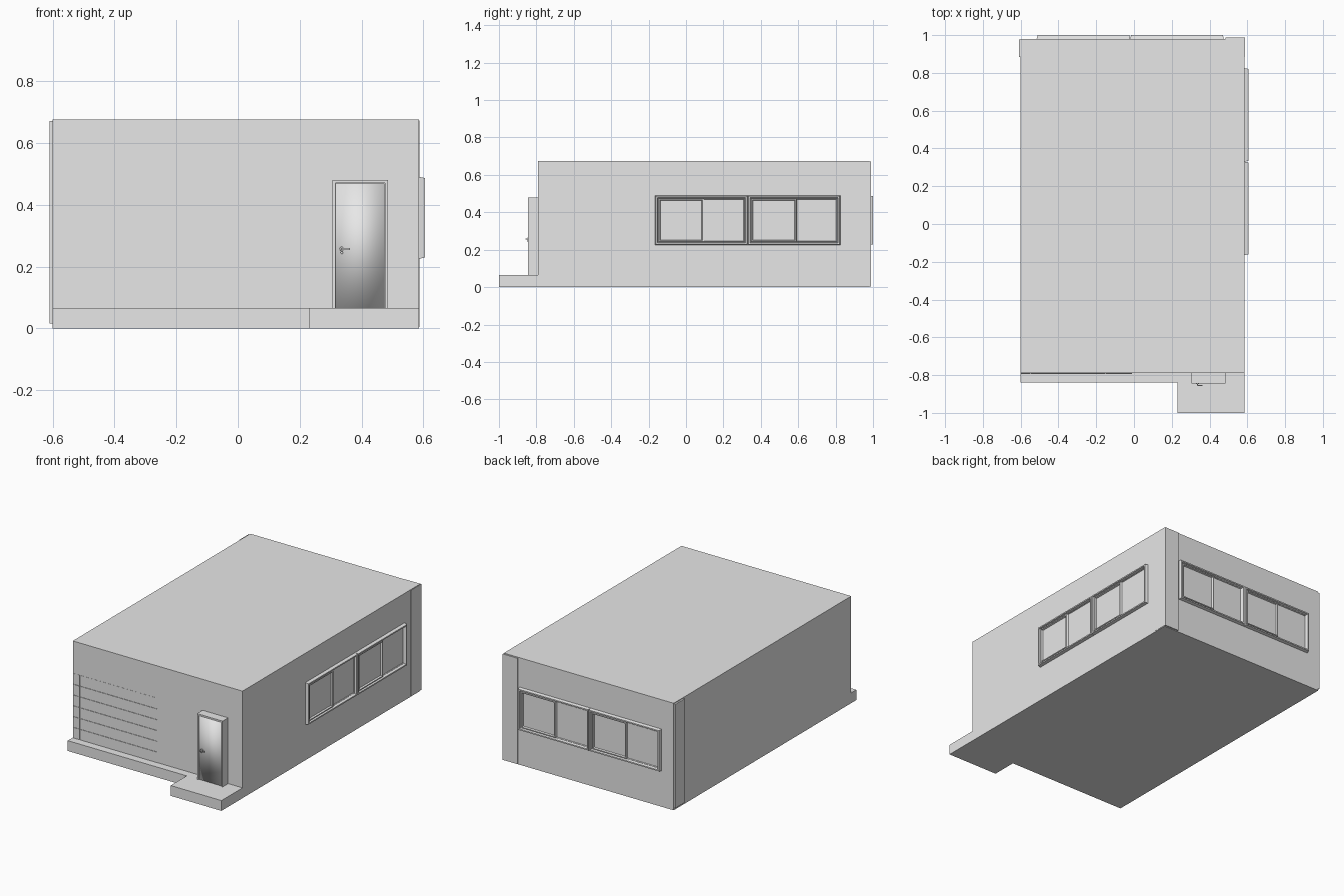
import bpy, bmesh
from mathutils import Vector

cube = bpy.data.objects.get("Cube")
if cube:
    bpy.data.objects.remove(cube, do_unlink=True)

grey = bpy.data.materials.new("light_grey")
grey.use_nodes = True
colour = (0.8, 0.8, 0.8, 1)
grey.diffuse_color = colour
grey.node_tree.nodes["Principled BSDF"].inputs["Base Color"].default_value = colour


def finish(name, bm, smooth=False):
    bmesh.ops.recalc_face_normals(bm, faces=bm.faces)
    for f in bm.faces:
        f.smooth = smooth
    mesh = bpy.data.meshes.new(name)
    bm.to_mesh(mesh)
    bm.free()
    mesh.materials.append(grey)
    obj = bpy.data.objects.new(name, mesh)
    bpy.context.collection.objects.link(obj)
    return obj


def box(name, x, y, z, smooth=False):
    bm = bmesh.new()
    bmesh.ops.create_cube(bm, size=1)
    for v in bm.verts:
        v.co = [(r[0] + r[1]) / 2 + c * (r[1] - r[0]) for r, c in zip((x, y, z), v.co)]
    return finish(name, bm, smooth)


def prism(name, outline, z0, z1):
    bm = bmesh.new()
    face = bm.faces.new([bm.verts.new((x, y, z0)) for x, y in outline])
    grown = bmesh.ops.extrude_face_region(bm, geom=[face])
    verts = [g for g in grown["geom"] if isinstance(g, bmesh.types.BMVert)]
    bmesh.ops.translate(bm, verts=verts, vec=(0, 0, z1 - z0))
    return finish(name, bm)


def cylinder(name, centre, radius, depth):
    bm = bmesh.new()
    bmesh.ops.create_cone(bm, cap_ends=True, segments=16, radius1=radius, radius2=radius, depth=depth)
    for v in bm.verts:
        v.co = Vector((v.co.x, v.co.z, v.co.y)) + Vector(centre)
    return finish(name, bm)


def frame(name, place, u, z, width, depth, slope=0.004):
    """Mitred frame with sloping outer and inner sides, laid on a wall."""
    bm = bmesh.new()
    rings = []
    for inset, d in ((0, 0), (slope, depth), (width - slope, depth), (width, 0)):
        a, b, c, e = u[0] + inset, u[1] - inset, z[0] + inset, z[1] - inset
        rings.append([bm.verts.new(place(s, d, t)) for s, t in ((a, c), (b, c), (b, e), (a, e))])
    for r, s in zip(rings, rings[1:] + rings[:1]):
        for i in range(4):
            j = (i + 1) % 4
            bm.faces.new((r[i], r[j], s[j], s[i]))
    return finish(name, bm)


def pane(name, place, u, z, depth):
    bm = bmesh.new()
    corners = [(s, d, t) for d in (0, depth) for s in u for t in z]
    verts = [bm.verts.new(place(*c)) for c in corners]
    bmesh.ops.convex_hull(bm, input=verts)
    bmesh.ops.dissolve_limit(bm, angle_limit=0.01, verts=bm.verts, edges=bm.edges)
    return finish(name, bm)


# Main building and the stepped paving along the front
box("building", (-0.6, 0.585), (-0.79, 0.98), (0, 0.675))
prism("front_paving", [(-0.6, -0.788), (-0.6, -0.84), (0.23, -0.84), (0.23, -1),
                       (0.585, -1), (0.585, -0.788)], 0, 0.065)

# Corner piers at the back
box("left_pier", (-0.61, -0.55), (0.885, 0.978), (0.015, 0.67))
box("right_pier", (0.485, 0.587), (0.885, 0.988), (0.004, 0.672))

# Sectional garage door: thin slats split by upright joints
joints = (-0.598, -0.55, -0.15, -0.01)
pitch = 0.068
for row in range(6):
    low = 0.065 + row * pitch
    proud = 0.793 if row < 5 else 0.791
    for left, right in zip(joints, joints[1:]):
        box("garage_slat", (left + 0.001, right - 0.001), (-proud, -0.785),
            (low + 0.001, low + pitch - 0.001))

# Entrance door with jambs, head and lever handle
for name, x in (("left_jamb", (0.475, 0.485)), ("right_jamb", (0.305, 0.315))):
    box(name, x, (-0.845, -0.785), (0.065, 0.48))
box("door_head", (0.315, 0.475), (-0.845, -0.785), (0.47, 0.48))
box("door_leaf", (0.316, 0.474), (-0.84, -0.788), (0.066, 0.469), smooth=True)
cylinder("handle_rose", (0.336, -0.843, 0.257), 0.007, 0.008)
cylinder("handle_spindle", (0.336, -0.849, 0.257), 0.003, 0.014)
box("handle_lever", (0.333, 0.362), (-0.857, -0.852), (0.254, 0.26))
cylinder("keyhole_rose", (0.336, -0.843, 0.245), 0.004, 0.008)


# Strip windows: two pairs of sliding sashes on the left side and on the back
def on_side(u, d, z):
    return (0.585 + d, u, z)


def on_back(u, d, z):
    return (0.31 - u, 0.98 + d, z)


for label, place in (("side", on_side), ("back", on_back)):
    for start in (-0.165, 0.33):
        frame(label + "_window_frame", place, (start, start + 0.495), (0.225, 0.49), 0.016, 0.02)
        frame(label + "_front_sash", place, (start + 0.016, start + 0.262), (0.24, 0.475), 0.014, 0.015)
        frame(label + "_rear_sash", place, (start + 0.255, start + 0.48), (0.24, 0.475), 0.009, 0.009)
        pane(label + "_window_pane", place, (start + 0.01, start + 0.485), (0.235, 0.48), 0.004)
